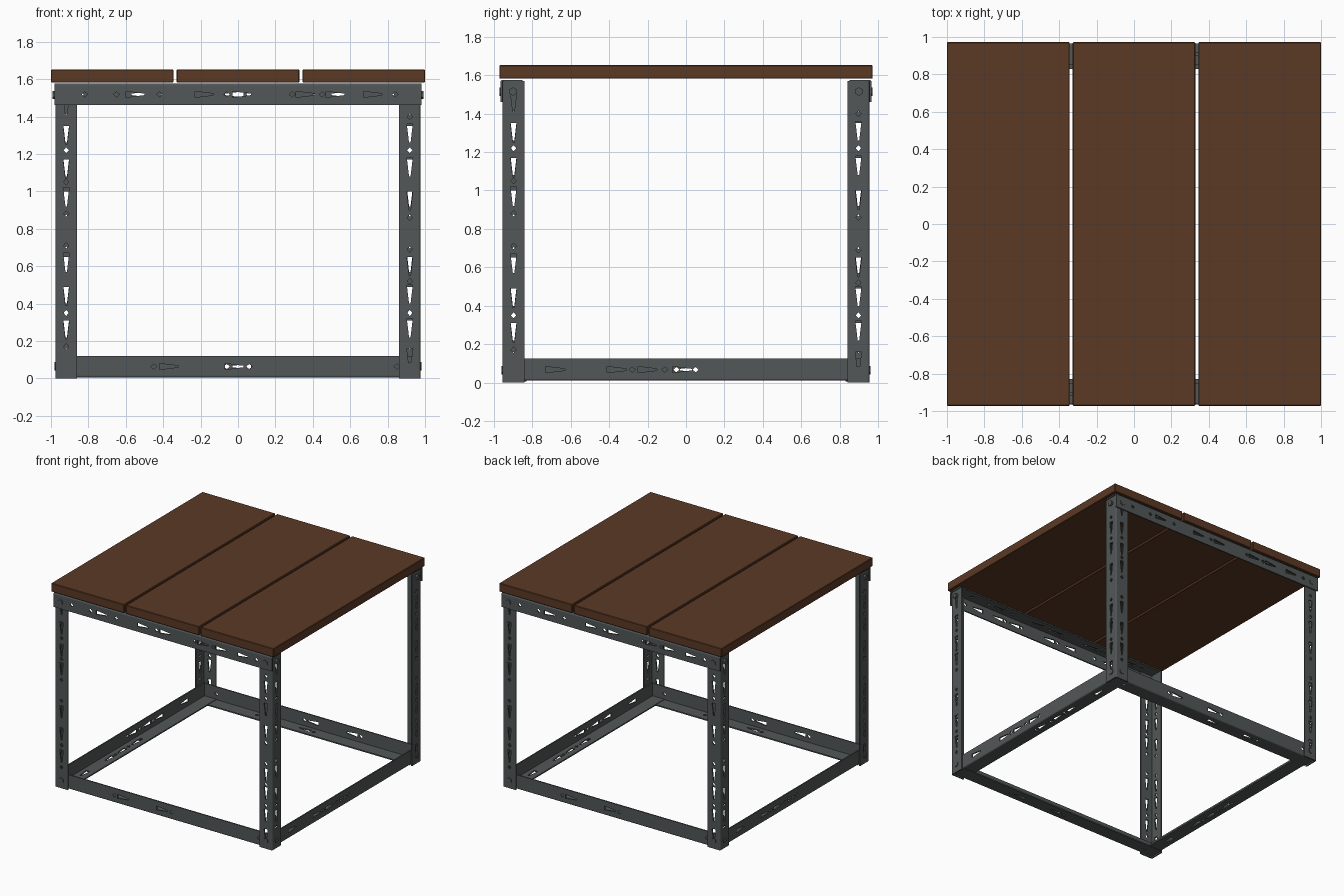
import bpy, bmesh, math
from mathutils import Matrix, Vector

if "Cube" in bpy.data.objects:
    bpy.data.objects.remove(bpy.data.objects["Cube"])


def material(name, color):
    m = bpy.data.materials.new(name)
    m.use_nodes = True
    m.diffuse_color = color
    m.node_tree.nodes["Principled BSDF"].inputs["Base Color"].default_value = color
    return m


wood = material("brown wood", (0.105, 0.041, 0.018, 1))
steel = material("grey steel", (0.085, 0.095, 0.095, 1))
W, T = 0.115, 0.01      # flange width and thickness


def add_object(name, mesh, mat=None):
    ob = bpy.data.objects.new(name, mesh)
    bpy.context.collection.objects.link(ob)
    if mat and not mesh.materials:
        mesh.materials.append(mat)
    return ob


def prism(bm, points, direction):
    """Extrude a closed outline along a direction."""
    face = bm.faces.new([bm.verts.new(p) for p in points])
    ext = bmesh.ops.extrude_face_region(bm, geom=[face])
    moved = [g for g in ext["geom"] if isinstance(g, bmesh.types.BMVert)]
    bmesh.ops.translate(bm, verts=moved, vec=direction)


def finish(bm, name):
    bmesh.ops.recalc_face_normals(bm, faces=bm.faces)
    mesh = bpy.data.meshes.new(name)
    bm.to_mesh(mesh)
    bm.free()
    return mesh


def angle_iron(name, length, slots, dots):
    """Slotted L profile along x, its outer corner on the x axis."""
    bm = bmesh.new()
    r = 0.01
    arc = [(r - r * math.cos(a), -r + r * math.sin(a))
           for a in (math.radians(d) for d in (0, 30, 60, 90))]
    outline = [(T, -W), (0, -W)] + arc + [(W, 0), (W, -T), (T, -T)]
    prism(bm, [(-length / 2, y, z) for y, z in outline], (length, 0, 0))
    ob = add_object(name, finish(bm, name), steel)

    # Tapered slots and small diamond holes through both flanges
    wedge = [(-0.05, 0.016), (-0.05, -0.016), (0.05, -0.004), (0.05, 0.004)]
    diamond = [(-0.016, 0), (0, -0.014), (0.016, 0), (0, 0.014)]
    cut = bmesh.new()
    for centres, shape in ((slots, wedge), (dots, diamond)):
        for c in centres:
            prism(cut, [(c + u, -0.02, v - W / 2) for u, v in shape], (0, 0.05, 0))
            prism(cut, [(-c + u, v + W / 2, -0.03) for u, v in shape], (0, 0, 0.05))
    cutter = add_object("hole_cutter", finish(cut, "hole_cutter"))
    cutter.hide_render = True
    mod = ob.modifiers.new("holes", "BOOLEAN")
    mod.operation, mod.solver, mod.object = "DIFFERENCE", "EXACT", cutter
    deps = bpy.context.evaluated_depsgraph_get()
    mesh = bpy.data.meshes.new_from_object(ob.evaluated_get(deps))
    bpy.data.objects.remove(ob)
    bpy.data.objects.remove(cutter)
    return mesh


def turn(deg):
    return Matrix.Rotation(math.radians(deg), 4, "Z")


# Rails: name, length, distance from centre, height, roll, holes
upright = Matrix.Identity(4)
rolled = Matrix.Rotation(math.pi / 2, 4, "X")
rails = [
    ("top_rail", ("front", "back"), 0, 1.964, 0.965, 1.576, upright,
     [-0.55, -0.18, 0.02, 0.36, 0.52, 0.72], [-0.82, -0.65, -0.42, -0.06, 0.29, 0.45, 0.84]),
    ("top_rail", ("left", "right"), 90, 1.92, 0.985, 1.573, upright,
     [-0.7, 0.02, 0.35], [-0.8, -0.62, -0.41, -0.07, 0.29, 0.44, 0.78]),
    ("bottom_rail", ("front", "back"), 0, 1.92, 0.945, 0.006, rolled,
     [0.02, 0.37], [-0.85, -0.06, 0.45]),
    ("bottom_rail", ("left", "right"), 90, 1.88, 0.965, 0.01, rolled,
     [0.02, 0.2, 0.36, 0.68], [-0.05, 0.11, 0.28]),
]
for part, sides, deg, length, dist, height, roll, slots, dots in rails:
    mesh = angle_iron(part, length, slots, dots)
    for i, side in enumerate(sides):
        ob = add_object(f"{side}_{part}", mesh, steel)
        ob.matrix_world = (turn(deg + 180 * i)
                           @ Matrix.Translation((0, -dist, height)) @ roll)

# Corner legs
LEG = 1.57
leg_mesh = angle_iron("leg", LEG, [LEG / 2 - z for z in (1.31, 1.13, 0.95, 0.6, 0.45, 0.27, 0.11)],
                      [LEG / 2 - z for z in (1.4, 1.22, 0.86, 0.69, 0.52, 0.35)])
stand = Matrix(((0, 1, 0, 0), (0, 0, -1, 0), (-1, 0, 0, 0), (0, 0, 0, 1)))
corners = [("front_right", -1, -1), ("front_left", 1, -1),
           ("back_left", 1, 1), ("back_right", -1, 1)]
for i, (side, sx, sy) in enumerate(corners):
    leg = add_object(f"{side}_leg", leg_mesh, steel)
    leg.matrix_world = (Matrix.Translation((sx * 0.976, sy * 0.955, LEG / 2))
                        @ turn(90 * i) @ stand)

# Hexagonal bolt heads on both faces of every corner
bm = bmesh.new()
for _, sx, sy in corners:
    for z, out in ((1.515, 0.01), (0.065, 0)):
        for pos, axis in (((sx * 0.92, sy * (0.952 + out), z), (0, 1, 0)),
                          ((sx * (0.973 + out), sy * 0.9, z), (1, 0, 0))):
            rot = Vector(axis).to_track_quat("Z", "Y").to_matrix().to_4x4()
            bmesh.ops.create_cone(bm, cap_ends=True, segments=6, radius1=0.022,
                                  radius2=0.022, depth=0.018,
                                  matrix=Matrix.Translation(pos) @ rot)
add_object("corner_bolts", finish(bm, "corner_bolts"), steel)

# Table top planks
for name, x in (("right_plank", -0.672), ("middle_plank", 0), ("left_plank", 0.672)):
    bm = bmesh.new()
    bmesh.ops.create_cube(bm, size=1, matrix=Matrix.Diagonal((0.656, 1.944, 0.07, 1)))
    plank = add_object(name, finish(bm, name), wood)
    plank.location = (x, 0, 1.617)
    bevel = plank.modifiers.new("soft edges", "BEVEL")
    bevel.width, bevel.segments = 0.004, 1
